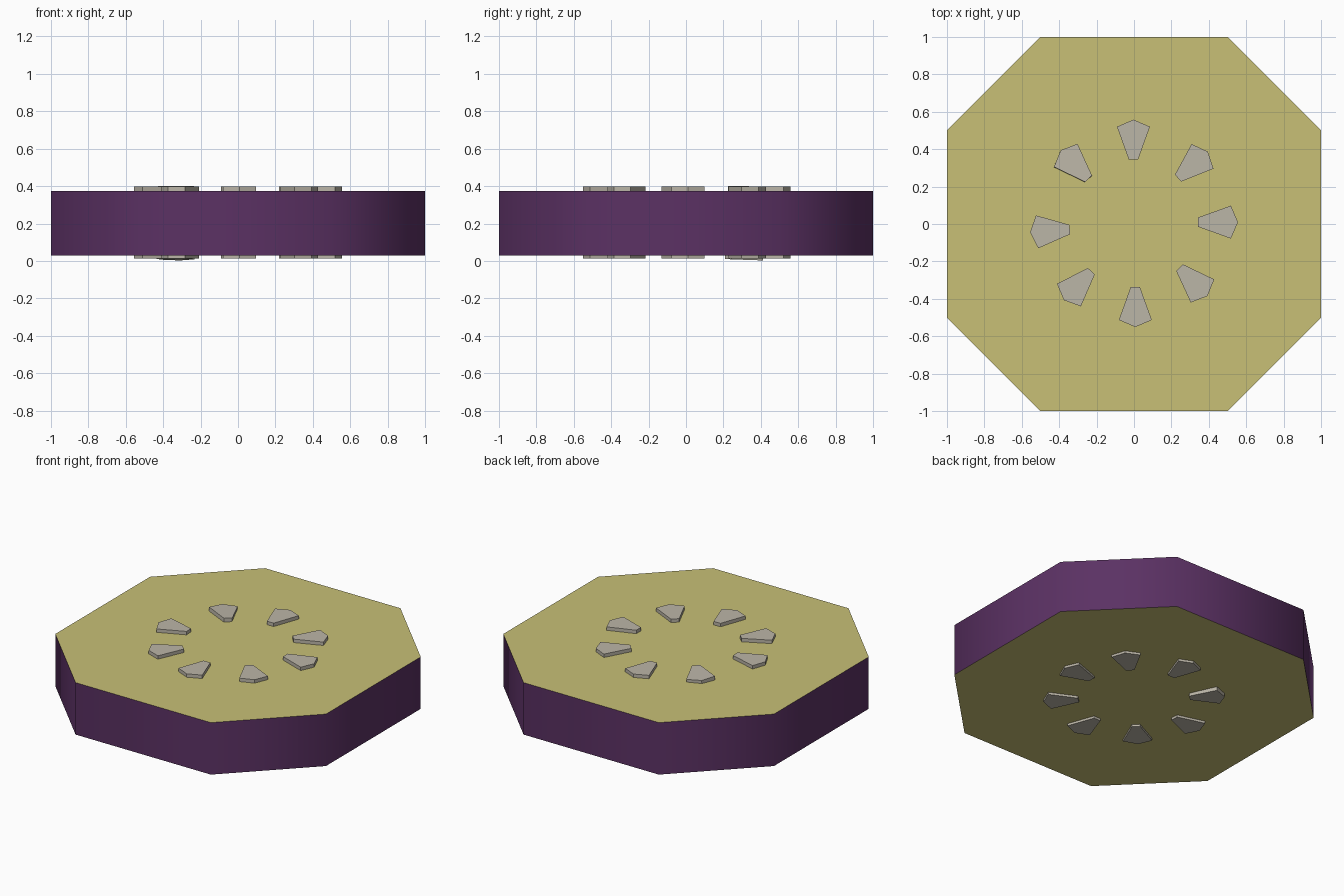
import bpy, math
from mathutils import Vector

if "Cube" in bpy.data.objects:
    bpy.data.objects.remove(bpy.data.objects["Cube"])


def material(name, rgb):
    m = bpy.data.materials.new(name)
    m.diffuse_color = (*rgb, 1)
    m.use_nodes = True
    m.node_tree.nodes["Principled BSDF"].inputs["Base Color"].default_value = m.diffuse_color
    return m


peel = material("purple peel", (0.105, 0.031, 0.127))
flesh = material("yellow flesh", (0.58, 0.53, 0.18))
seed_grey = material("seed grey", (0.50, 0.465, 0.39))


def prism(name, bottom, top, mats):
    """Solid between two matching counter-clockwise outlines."""
    n = len(bottom)
    faces = [list(range(n))[::-1], list(range(n, 2 * n))]
    faces += [[i, (i + 1) % n, n + (i + 1) % n, n + i] for i in range(n)]
    me = bpy.data.meshes.new(name)
    me.from_pydata(list(bottom) + list(top), [], faces)
    for m in mats:
        me.materials.append(m)
    ob = bpy.data.objects.new(name, me)
    bpy.context.collection.objects.link(ob)
    return ob


# Octagonal slice: yellow cut faces, smooth purple peel
outline = [(1, -.5), (1, .5), (.5, 1), (-.5, 1), (-1, .5), (-1, -.5), (-.5, -1), (.5, -1)]
slice_body = prism("fruit_slice", [(x, y, 0.028) for x, y in outline],
                   [(x, y, 0.375) for x, y in outline], [flesh, peel])
for p in slice_body.data.polygons:
    side = abs(p.normal.z) < 0.5
    p.material_index = 1 if side else 0
    p.use_smooth = side

# Ring of seeds passing through the slice: centre x, y, outward angle
seed_profile = [(-.105, -.025), (.07, -.088), (.108, 0), (.07, .088), (-.105, .025)]
seeds = [(.448, .01, 0), (.314, .315, 41.6), (-.003, .45, 90), (-.316, .317, 134.4),
         (-.448, -.037, 184), (-.30, -.329, 226.7), (.007, -.443, 270), (.317, -.308, 314.5)]
for k, (cx, cy, deg) in enumerate(seeds):
    a = math.radians(deg)
    lean = Vector((.44, .9)) * 0.05 if k == 3 else Vector((0, 0))  # one seed leans
    bottom, top = [], []
    for u, v in seed_profile:
        d = Vector((u * math.cos(a) - v * math.sin(a), u * math.sin(a) + v * math.cos(a)))
        drop = d.dot(lean)
        low = 0.008 if k == 3 else 0.013
        b = Vector((cx, cy)) + d - lean * 0.385
        bottom.append((b.x, b.y, max(0.0, low - drop)))
        top.append((cx + d.x, cy + d.y, 0.398 - drop))
    prism(f"seed_{k + 1}", bottom, top, [seed_grey])
